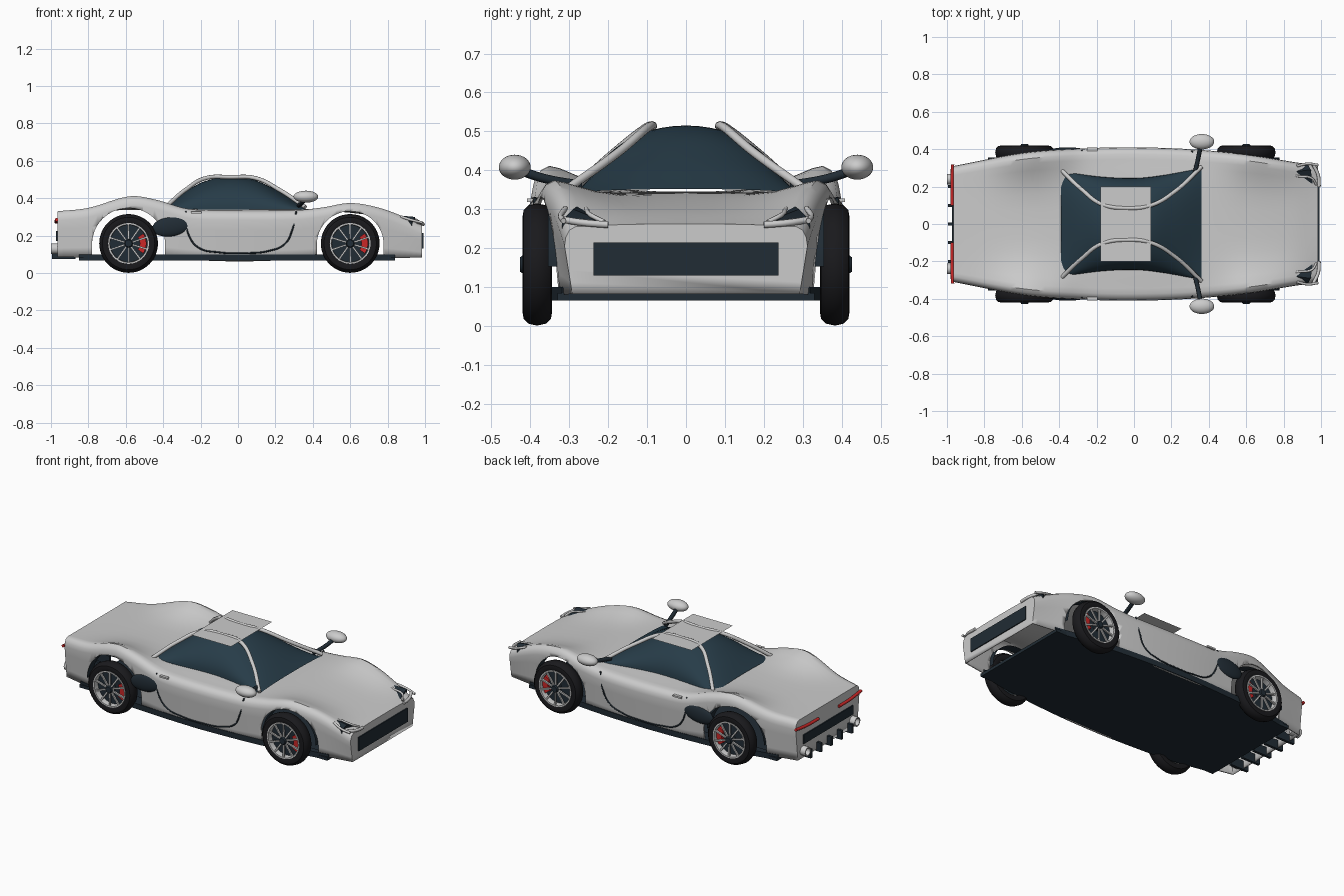
import bpy, bmesh, math
from mathutils import Vector, Matrix

if "Cube" in bpy.data.objects:
    bpy.data.objects.remove(bpy.data.objects["Cube"])

def material(name, r, g, b):
    m = bpy.data.materials.new(name)
    m.diffuse_color = (r, g, b, 1)
    m.use_nodes = True
    m.node_tree.nodes["Principled BSDF"].inputs["Base Color"].default_value = m.diffuse_color
    return m

DARK = material("dark_trim", 0.015, 0.025, 0.035)
GLASS = material("tinted_glass", 0.02, 0.045, 0.065)
RUBBER = material("rubber", 0.01, 0.01, 0.012)
RED = material("red", 0.6, 0.02, 0.02)

def mesh(name, verts, faces, mat=None, angle=35):
    me = bpy.data.meshes.new(name)
    me.from_pydata([tuple(v) for v in verts], [], faces)
    bm = bmesh.new()
    bm.from_mesh(me)
    bmesh.ops.recalc_face_normals(bm, faces=bm.faces)
    bm.to_mesh(me)
    bm.free()
    ob = bpy.data.objects.new(name, me)
    bpy.context.collection.objects.link(ob)
    if mat:
        me.materials.append(mat)
    bpy.ops.object.select_all(action='DESELECT')
    ob.select_set(True)
    bpy.context.view_layer.objects.active = ob
    bpy.ops.object.shade_smooth_by_angle(angle=math.radians(angle))
    return ob

def grid(rows, closed=False):
    n = len(rows[0])
    return [(i*n+j, i*n+(j+1) % n, (i+1)*n+(j+1) % n, (i+1)*n+j)
            for i in range(len(rows)-1) for j in range(n if closed else n-1)]

def box(name, a, b, mat=None):
    v = [(x, y, z) for x in (a[0], b[0]) for y in (a[1], b[1]) for z in (a[2], b[2])]
    return mesh(name, v, [(0, 1, 3, 2), (4, 6, 7, 5), (0, 4, 5, 1), (2, 3, 7, 6), (0, 2, 6, 4), (1, 5, 7, 3)], mat)

def ellipsoid(name, c, r, mat=None, tilt=0):
    bm = bmesh.new()
    bmesh.ops.create_uvsphere(bm, u_segments=32, v_segments=16, radius=1)
    rot = Matrix.Rotation(tilt, 3, 'Y')
    v = [rot @ Vector((p.co.x*r[0], p.co.y*r[1], p.co.z*r[2])) + Vector(c) for p in bm.verts]
    f = [[q.index for q in p.verts] for p in bm.faces]
    bm.free()
    return mesh(name, v, f, mat)

def tube(name, pts, r, mat=None):
    cu = bpy.data.curves.new(name, 'CURVE')
    cu.dimensions = '3D'
    cu.bevel_depth, cu.bevel_resolution, cu.use_fill_caps = r, 3, True
    sp = cu.splines.new('BEZIER')
    sp.bezier_points.add(len(pts)-1)
    for p, co in zip(sp.bezier_points, pts):
        p.co = co
        p.handle_left_type = p.handle_right_type = 'AUTO'
    ob = bpy.data.objects.new(name, cu)
    bpy.context.collection.objects.link(ob)
    if mat:
        cu.materials.append(mat)

def lathe(name, profile, cx, cz, s, mat=None, n=48, closed=True):
    prof = profile + profile[:1] if closed else profile
    rows = [[(cx+r*math.cos(2*math.pi*k/n), s*y, cz+r*math.sin(2*math.pi*k/n)) for k in range(n)] for r, y in prof]
    return mesh(name, [v for row in rows for v in row], grid(rows, True), mat)

def curve_at(keys, x):
    # smooth interpolation through (x, value) keys
    def slope(i):
        a, b = keys[max(i-1, 0)], keys[min(i+1, len(keys)-1)]
        return (b[1]-a[1])/(b[0]-a[0])
    for i in range(len(keys)-1):
        (x0, v0), (x1, v1) = keys[i], keys[i+1]
        if x <= x1 or i == len(keys)-2:
            h = x1-x0
            t = (x-x0)/h
            return ((2*t**3-3*t*t+1)*v0 + (t**3-2*t*t+t)*h*slope(i)
                    + (3*t*t-2*t**3)*v1 + (t**3-t*t)*h*slope(i+1))

WIDTH = [(-.965, .31), (-.58, .382), (-.25, .405), (0, .41), (.3, .4), (.6, .372), (.85, .332), (.985, .312)]
FENDER = [(-.965, .33), (-.8, .348), (-.58, .41), (-.44, .392), (-.28, .345), (-.15, .335), (.3, .335),
          (.45, .35), (.6, .374), (.75, .35), (.9, .295), (.985, .255)]
CENTRE = [(-.965, .33), (-.58, .345), (-.3, .343), (.36, .343), (.6, .33), (.85, .295), (.985, .262)]
BOTTOM = [(-.965, .085), (-.5, .08), (0, .062), (.5, .078), (.985, .082)]

def side_y(x, z):
    top, bot = curve_at(FENDER, x)-.05, curve_at(BOTTOM, x)
    return curve_at(WIDTH, x) - .02*max(0, (top-z)/(top-bot))

# body shell lofted along its length
rows = []
for i in range(65):
    x = -.965 + 1.95*i/64
    w, zf, zc, zb = (curve_at(k, x) for k in (WIDTH, FENDER, CENTRE, BOTTOM))
    d = zf-zc
    half = [(0, zc), (.2*w, zc+.01*d), (.4*w, zc+.08*d), (.6*w, zc+.32*d), (.74*w, zc+.65*d), (.84*w, zc+.9*d),
            (.91*w, zf), (.96*w, zf-.009), (.99*w, zf-.027), (w, zf-.05)]
    half += [(side_y(x, z), z) for z in [zf-.05+(zb-zf+.05)*k/4 for k in (1, 2, 3, 4)]]
    rows.append([(x, -y, z) for y, z in half[:0:-1]] + [(x, y, z) for y, z in half])
n = len(rows[0])
body = mesh("body_shell", [v for r in rows for v in r],
            grid(rows) + [tuple(range(n)), tuple(range(64*n, 65*n))])
sol = body.modifiers.new("thickness", 'SOLIDIFY')
sol.thickness, sol.offset = .008, -1

# wheel arch openings and dark liners
WHEELS = {"rear": (-.585, .195), "front": (.6, .178)}
cv, cf = [], []
for name, (cx, r) in WHEELS.items():
    arc = [(cx+r*math.cos(math.pi*k/32), .155+(.35-.158)/.195*r*math.sin(math.pi*k/32)) for k in range(33)]
    arc = [(cx+r, -.05)] + arc + [(cx-r, -.05)]
    for s in (1, -1):
        base, m = len(cv), len(arc)
        rings = [[(x, s*y, z) for x, z in arc] for y in (.295, .5)]
        cv += rings[0]+rings[1]
        cf += [tuple(base+i for i in f) for f in grid(rings, True)]
        cf += [tuple(range(base, base+m)), tuple(range(base+m, base+2*m))]
        lin = [[(x, s*y, z-.002) for x, z in arc[1:-1]] for y in (.295, .355)]
        mesh(name+"_arch_liner", lin[0]+lin[1], grid(lin), DARK)
cutter = mesh("arch_cutter", cv, cf)
cutter.hide_render = True
cutter.hide_viewport = False
cutter.display_type = 'WIRE'
cut = body.modifiers.new("arches", 'BOOLEAN')
cut.operation, cut.object, cut.solver = 'DIFFERENCE', cutter, 'EXACT'
bpy.context.view_layer.objects.active = body
for mod in ("thickness", "arches"):
    bpy.ops.object.modifier_apply(modifier=mod)
bpy.data.objects.remove(cutter)

# glasshouse dome
GTOP = [(-.39, .355), (-.28, .435), (-.18, .49), (-.04, .515), (.09, .497), (.22, .435), (.36, .352)]
GWID = [(-.39, .285), (-.2, .255), (0, .245), (.15, .26), (.36, .298)]
rows = []
for i in range(33):
    x = -.39+.75*i/32
    zt, w = curve_at(GTOP, x), curve_at(GWID, x)
    rows.append([(x, -w*math.cos(math.pi*k/24), .338+(zt-.338)*math.sin(math.pi*k/24)) for k in range(25)])
mesh("cabin_glass", [v for r in rows for v in r], grid(rows), GLASS)

# roof panel and front details
mesh("roof_panel", [(-.178, -.2, .519), (.092, -.2, .519), (.092, .2, .519), (-.178, .2, .519)], [(0, 1, 2, 3)])
box("front_grille", (.975, -.237, .13), (.991, .237, .215), DARK)
box("rear_panel", (-.972, -.24, .17), (-.955, .24, .225), DARK)

# floor plate with sills
box("floor", (-.85, -.33, .066), (.84, .33, .085), DARK)
for i in range(5):
    y = -.2+.1*i
    box("diffuser_fin", (-.995, y-.008, .075), (-.87, y+.008, .13), DARK)

for s in (1, -1):
    # sill strip following the body side
    sill = [[(x, s*y, z) for y, z in ((.3, .066), (side_y(x, .08)+.004, .066), (side_y(x, .09)+.004, .1), (.3, .1))]
            for x in [-.85+1.69*k/30 for k in range(31)]]
    mesh("side_sill", [v for r in sill for v in r], grid(sill, True) + [(0, 1, 2, 3), (120, 121, 122, 123)], DARK)
    # roof pillar tube from tail corner to windscreen corner
    tube("roof_pillar", [(-.39, s*.29, .35), (-.28, s*.185, .445), (-.17, s*.105, .508), (-.04, s*.085, .513),
                         (.09, s*.1, .508), (.22, s*.175, .445), (.36, s*.305, .352)], .011)
    # door shut line and handle
    door = [(-.28, .33), (-.262, .2), (-.21, .135), (-.1, .11), (.03, .106), (.16, .117), (.25, .155), (.29, .23), (.312, .33)]
    tube("door_line", [(x, s*(side_y(x, z)-(.012 if z > .3 else 0)), z) for x, z in door], .0045, DARK)
    box("door_handle", (-.25, s*.385, .318), (-.195, s*.408, .328))
    # side intake
    ellipsoid("side_intake", (-.355, s*.388, .25), (.105, .022, .054), DARK, -.15)
    # wing mirror
    tube("mirror_arm", [(.325, s*.27, .362), (.345, s*.36, .378), (.358, s*.43, .4)], .012, DARK)
    ellipsoid("mirror", (.363, s*.44, .408), (.066, .041, .032))
    # headlight wedge with bright bars
    lamp = [(.78, s*.27, .315), (.955, s*.215, .27), (.93, s*.318, .272), (.945, s*.29, .3),
            (.78, s*.27, .29), (.955, s*.215, .25), (.93, s*.318, .25)]
    mesh("headlight", lamp, [(0, 1, 3), (0, 3, 2), (1, 5, 6, 2), (1, 2, 3), (0, 4, 5, 1), (0, 2, 6, 4), (4, 6, 5)], DARK)
    tube("headlight_bar", [(.99, s*.2, .26), (.985, s*.26, .265), (.96, s*.315, .273)], .009)
    tube("headlight_brow", [(.975, s*.21, .267), (.95, s*.245, .285), (.88, s*.255, .298), (.82, s*.265, .308)], .006)
    tube("headlight_edge", [(.985, s*.315, .27), (.93, s*.322, .283), (.87, s*.31, .302)], .007)
    # tail light and exhaust
    tube("tail_light", [(-.972, s*.1, .272), (-.973, s*.21, .275), (-.97, s*.318, .285)], .009, RED)
    rows = [[(x, s*.24+r*math.cos(k*math.pi/12), .13+r*math.sin(k*math.pi/12)) for k in range(24)]
            for x, r in ((-.93, .028), (-1, .028), (-1, .021), (-.95, .021))]
    mesh("exhaust", [v for r in rows for v in r], grid(rows, True) + [tuple(range(72, 96))])
    # wheels
    for name, (cx, _) in WHEELS.items():
        cz = .158
        lathe(name+"_tyre", [(.108, .415), (.122, .42), (.14, .417), (.152, .405), (.157, .383),
                             (.152, .36), (.14, .347), (.122, .344), (.108, .35)], cx, cz, s, RUBBER)
        lathe(name+"_rim", [(.11, .414), (.109, .419), (.101, .419), (.099, .41), (.099, .36), (.11, .36)], cx, cz, s)
        lathe(name+"_brake_disc", [(0, .385), (.1, .385), (.1, .375), (0, .375)], cx, cz, s, DARK, closed=False)
        lathe(name+"_hub", [(0, .427), (.018, .427), (.023, .42), (.023, .38)], cx, cz, s, DARK, 24, False)
        arc = [-.6+1.2*k/10 for k in range(11)]
        cal = [[(cx+r*math.cos(a), s*y, cz+r*math.sin(a)) for r, y in ((.06, .383), (.06, .403), (.095, .403), (.095, .383))]
               for a in arc]
        mesh(name+"_caliper", [v for r in cal for v in r], grid(cal, True) + [(0, 1, 2, 3), (40, 41, 42, 43)], RED)
        for k in range(10):
            sp = box(name+"_spoke", (.018, -.005, -.0045), (.103, .005, .0045))
            sp.location = (cx, s*.412, cz)
            sp.rotation_euler = (0, math.pi*2*k/10+.3, 0)
